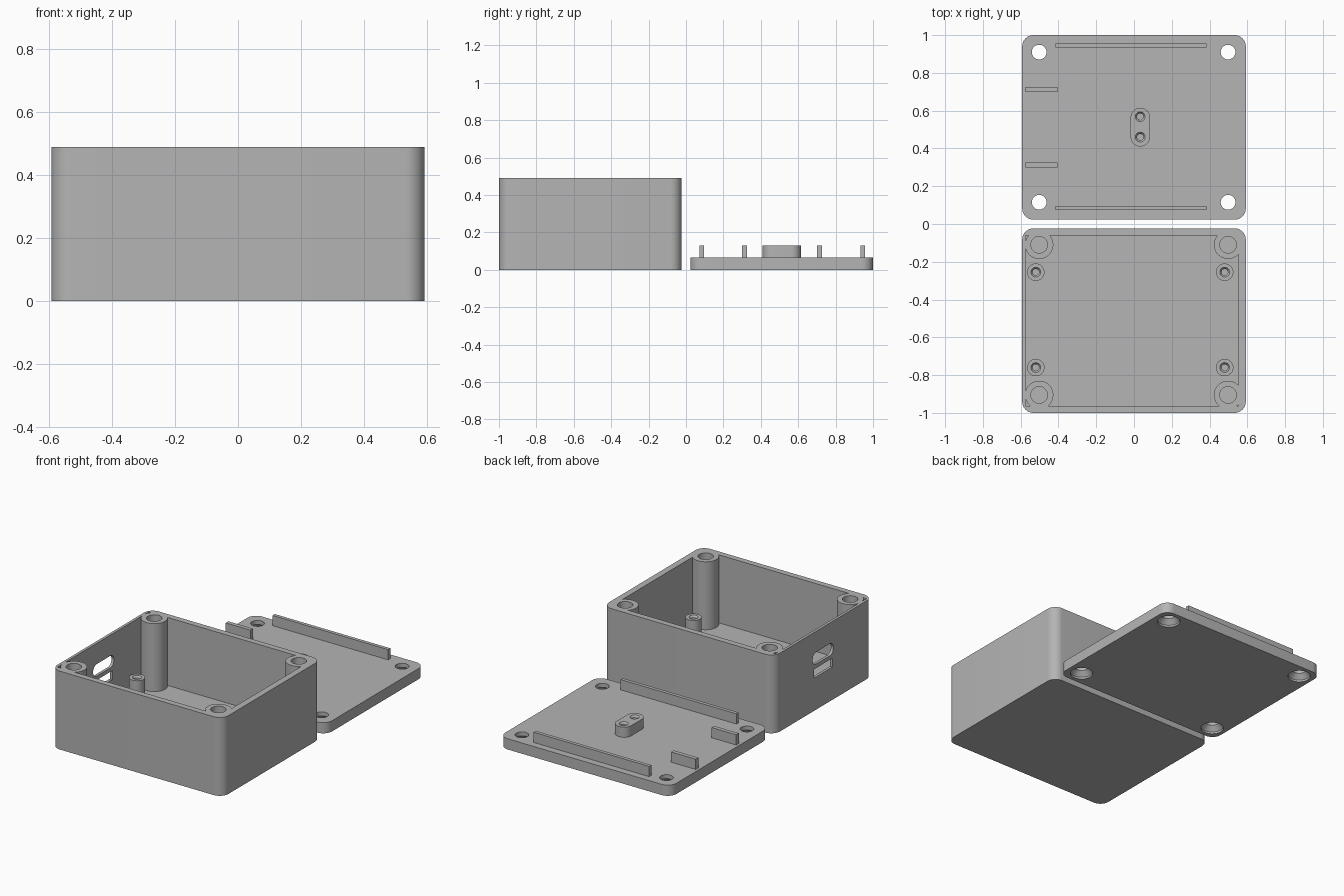
import bpy, bmesh, math

if "Cube" in bpy.data.objects:
    bpy.data.objects.remove(bpy.data.objects["Cube"])

grey = bpy.data.materials.new("grey plastic")
grey.diffuse_color = (0.46, 0.46, 0.46, 1)
grey.use_nodes = True
grey.node_tree.nodes["Principled BSDF"].inputs["Base Color"].default_value = grey.diffuse_color


def finish(name, bm):
    bmesh.ops.recalc_face_normals(bm, faces=bm.faces)
    me = bpy.data.meshes.new(name)
    bm.to_mesh(me)
    bm.free()
    me.materials.append(grey)
    ob = bpy.data.objects.new(name, me)
    bpy.context.collection.objects.link(ob)
    return ob


def outline(x0, x1, y0, y1, r=0.0, n=10):
    """Rectangle outline with rounded corners."""
    if r == 0:
        return [(x0, y0), (x1, y0), (x1, y1), (x0, y1)]
    pts = []
    centres = [(x1 - r, y1 - r), (x0 + r, y1 - r), (x0 + r, y0 + r), (x1 - r, y0 + r)]
    for k, (cx, cy) in enumerate(centres):
        for i in range(n + 1):
            a = math.pi / 2 * (k + i / n)
            pts.append((cx + r * math.cos(a), cy + r * math.sin(a)))
    return pts


def prism(name, pts, lo, hi, axis="z"):
    """Extrude an outline along z, or a (y, z) outline along x."""
    bm = bmesh.new()
    rings = []
    for h in (lo, hi):
        rings.append([bm.verts.new((a, b, h) if axis == "z" else (h, a, b)) for a, b in pts])
    n = len(pts)
    bm.faces.new(rings[0])
    bm.faces.new(rings[1])
    for i in range(n):
        j = (i + 1) % n
        bm.faces.new((rings[0][i], rings[0][j], rings[1][j], rings[1][i]))
    bmesh.ops.remove_doubles(bm, verts=bm.verts, dist=1e-5)
    return finish(name, bm)


def turned(name, x, y, profile, n=40):
    """Stack of circles given as (radius, z), capped at both ends."""
    bm = bmesh.new()
    rings = [[bm.verts.new((x + r * math.cos(2 * math.pi * i / n),
                            y + r * math.sin(2 * math.pi * i / n), z)) for i in range(n)]
             for r, z in profile]
    bm.faces.new(rings[0])
    bm.faces.new(rings[-1])
    for a, b in zip(rings, rings[1:]):
        for i in range(n):
            j = (i + 1) % n
            bm.faces.new((a[i], a[j], b[j], b[i]))
    return finish(name, bm)


def boolean(ob, tool, op="DIFFERENCE"):
    """Apply a boolean and remove the tool."""
    mod = ob.modifiers.new("cut", "BOOLEAN")
    mod.operation, mod.solver, mod.object = op, "EXACT", tool
    bpy.context.view_layer.objects.active = ob
    bpy.ops.object.modifier_apply(modifier=mod.name)
    bpy.data.objects.remove(tool)


def screw_hole(x, y, bottom, top):
    """Pilot hole with a small chamfered mouth."""
    return turned("hole_cutter", x, y, [(0.017, bottom), (0.017, top - 0.012),
                                        (0.026, top), (0.026, top + 0.02)], 28)


FLOOR, TOP = 0.065, 0.49

# Box: shell hollowed by a cavity that leaves the corner pillars standing
box = prism("box", outline(-0.592, 0.592, -1.0, -0.023, 0.06), 0, TOP)
cavity = prism("cavity_cutter", outline(-0.575, 0.552, -0.963, -0.06), FLOOR, TOP + 0.1)
pillars = [(x, y) for x in (-0.502, 0.498) for y in (-0.11, -0.905)]
for x, y in pillars:
    boolean(cavity, turned("pillar_cutter", x, y, [(0.075, 0), (0.075, TOP + 0.2)], 48))
boolean(box, cavity)
for x, y in pillars:
    boolean(box, turned("hole_cutter", x, y, [(0.044, 0.2), (0.044, TOP + 0.1)]))

# Port openings in the left wall: rounded slot above a rectangular slot
boolean(box, prism("slot_cutter", outline(-0.61, -0.405, 0.285, 0.36, 0.036), -0.7, -0.56, "x"))
boolean(box, prism("slot_cutter", outline(-0.60, -0.42, 0.205, 0.26), -0.7, -0.56, "x"))

# Board standoffs on the box floor
standoffs = []
for x in (-0.52, 0.48):
    for y in (-0.255, -0.76):
        post = turned("standoff", x, y, [(0.046, FLOOR - 0.005), (0.046, 0.17)])
        boolean(post, screw_hole(x, y, 0.075, 0.17))
        standoffs.append(post)

# Lid with countersunk screw holes from the underside
LID, RIB = 0.067, 0.131
lid = prism("lid", outline(-0.592, 0.592, 0.023, 1.0, 0.06), 0, LID)
for x in (-0.502, 0.498):
    for y in (0.115, 0.91):
        boolean(lid, turned("countersink_cutter", x, y,
                            [(0.066, -0.05), (0.066, 0.012), (0.039, 0.042), (0.039, 0.1)]))

# Locating ribs on the lid
for y in (0.084, 0.945):
    prism("long_rib", outline(-0.415, 0.385, y - 0.011, y + 0.011), LID - 0.004, RIB)
for y in (0.313, 0.713):
    prism("short_rib", outline(-0.575, -0.405, y - 0.013, y + 0.013), LID - 0.004, RIB)

# Oblong screw boss on the lid
boss = prism("cable_boss", outline(-0.018, 0.085, 0.41, 0.615, 0.051), LID - 0.004, RIB)
for y in (0.46, 0.568):
    boolean(boss, screw_hole(0.033, y, LID + 0.003, RIB))

# Smooth round walls, keep edges crisp
for ob in [box, lid, boss] + standoffs:
    bpy.ops.object.select_all(action="DESELECT")
    ob.select_set(True)
    bpy.context.view_layer.objects.active = ob
    bpy.ops.object.shade_smooth_by_angle(angle=math.radians(30))
